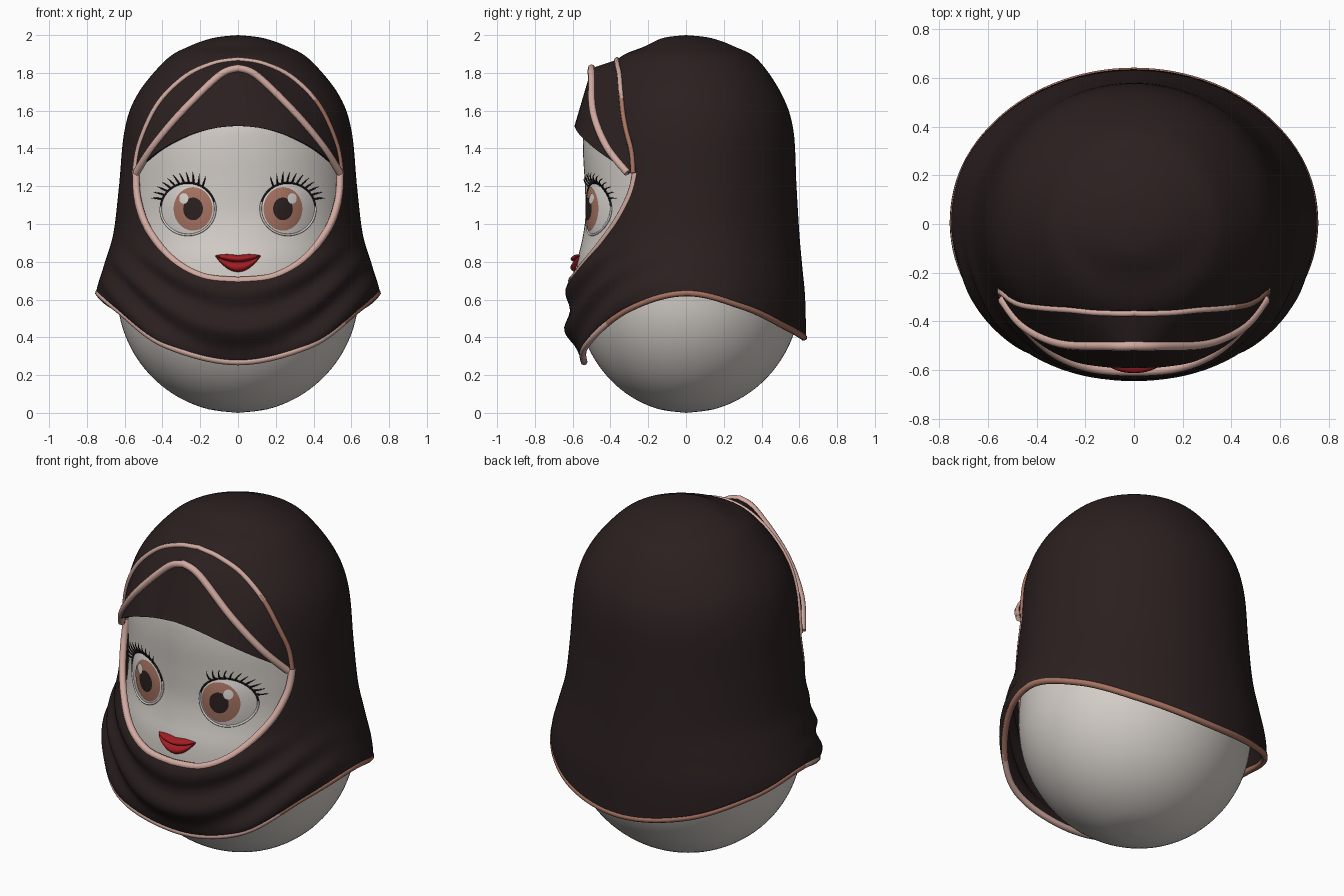
import bpy, bmesh, math
from mathutils import Vector

cube = bpy.data.objects.get("Cube")
if cube:
    bpy.data.objects.remove(cube, do_unlink=True)

def material(name, rgb):
    m = bpy.data.materials.new(name)
    m.use_nodes = True
    m.diffuse_color = (*rgb, 1)
    bsdf = next(n for n in m.node_tree.nodes if n.type == 'BSDF_PRINCIPLED')
    bsdf.inputs["Base Color"].default_value = (*rgb, 1)
    return m

CLOTH = material("dark cloth", (0.024, 0.014, 0.014))
SKIN = material("pale porcelain", (0.66, 0.62, 0.58))
PINK = material("pink trim", (0.64, 0.40, 0.35))
BROWN = material("warm brown", (0.38, 0.17, 0.12))
EYE = material("eye white", (0.68, 0.65, 0.62))
BLACK = material("lash black", (0.012, 0.01, 0.01))
RED = material("lip red", (0.36, 0.012, 0.016))

def spline(pts, u):
    """Smooth curve through pts, one unit of u per point."""
    n = len(pts) - 1
    i = min(max(int(u), 0), n - 1)
    t = u - i
    a, b, c, d = [Vector(pts[min(max(k, 0), n)]) for k in range(i - 1, i + 3)]
    return 0.5 * (2 * b + (c - a) * t + (2 * a - 5 * b + 4 * c - d) * t * t + (3 * b - a - 3 * c + d) * t ** 3)

def smooth_path(pts, count=28):
    return [spline(pts, (len(pts) - 1) * k / count) for k in range(count + 1)]

def mirrored(half):
    """Full path from one that starts on the middle plane."""
    return [Vector((-p[0], *p[1:])) for p in reversed(half)] + list(half[1:])

def finish(me, name, mats):
    for m in mats:
        me.materials.append(m)
    me.shade_smooth()
    me.set_sharp_from_angle(angle=math.radians(50))
    ob = bpy.data.objects.new(name, me)
    bpy.context.collection.objects.link(ob)
    return ob

def grid(name, rows, mat, closed=False):
    """Skin a list of equally long point rows."""
    bm = bmesh.new()
    vs = [[bm.verts.new(p) for p in r] for r in rows]
    n = len(rows[0])
    for a, b in zip(vs, vs[1:]):
        for j in range(n if closed else n - 1):
            k = (j + 1) % n
            bm.faces.new((a[j], b[j], b[k], a[k]))
    bmesh.ops.remove_doubles(bm, verts=bm.verts, dist=1e-5)
    bmesh.ops.recalc_face_normals(bm, faces=bm.faces)
    me = bpy.data.meshes.new(name)
    bm.to_mesh(me)
    bm.free()
    return finish(me, name, [mat])

def evaluated_mesh(ob):
    return bpy.data.meshes.new_from_object(ob.evaluated_get(bpy.context.evaluated_depsgraph_get()))

def tube(name, pts, radius, mats, closed=False, radii=None, rule=None):
    cu = bpy.data.curves.new(name, 'CURVE')
    cu.dimensions = '3D'
    cu.bevel_depth = radius
    cu.bevel_resolution = 2
    cu.use_fill_caps = True
    sp = cu.splines.new('POLY')
    sp.points.add(len(pts) - 1)
    for i, p in enumerate(pts):
        sp.points[i].co = (*p, 1)
        sp.points[i].radius = radii[i] if radii else 1
    sp.use_cyclic_u = closed
    path = bpy.data.objects.new(name + "_path", cu)
    bpy.context.collection.objects.link(path)
    me = evaluated_mesh(path)
    bpy.data.objects.remove(path, do_unlink=True)
    me.materials.clear()
    finish(me, name, mats)
    if rule:
        for f in me.polygons:
            f.material_index = rule(f.center)

# Profile rows: height, half width, back depth, front depth
HOOD = [(2, 0, 0, 0), (1.985, .13, .13, .12), (1.94, .26, .255, .22), (1.87, .38, .38, .365),
        (1.69, .53, .505, .495), (1.5, .6, .568, .56), (1.2, .63, .585, .59), (.95, .66, .6, .6),
        (.78, .71, .615, .62), (.62, .755, .63, .625), (.44, .76, .635, .63),
        (.34, .765, .635, .595), (.25, .765, .635, .525)]
BODY = [(1.88, 0, 0, 0), (1.84, .17, .17, .18), (1.7, .42, .42, .45), (1.55, .54, .52, .53),
        (1.4, .592, .55, .545), (1.2, .605, .555, .535), (1.05, .608, .56, .532), (.93, .615, .57, .547),
        (.8, .63, .585, .575)]
for k in range(0, 91, 15):
    r = .64 * math.cos(math.radians(k))
    BODY.append((.64 - .64 * math.sin(math.radians(k)), r, r * .95, r * .91))

def param_at(prof, z):
    lo, hi = 0, len(prof) - 1
    for _ in range(25):
        mid = (lo + hi) / 2
        lo, hi = (mid, hi) if spline(prof, mid)[0] > z else (lo, mid)
    return lo

def fold(x, y, z):
    """Scarf drapes below the chin."""
    w = min(max(-y / .5, 0), 1) * min(max((.95 - z) / .25, 0), 1)
    return 1 + .024 * w * math.cos(2 * math.pi * (z - .9 * x * x - .44) / .2)

def ring_point(prof, u, phi, folds):
    z, a, b, f = spline(prof, u)
    x, y = a * math.sin(phi), -math.cos(phi) * (f if math.cos(phi) > 0 else b)
    s = fold(x, y, z) if folds else 1
    return Vector((x * s, y * s, z))

def front_y(prof, x, z, folds=False):
    _, a, _, f = spline(prof, param_at(prof, z))
    y = -f * math.sqrt(max(0, 1 - (x / a) ** 2))
    return y * fold(x, y, z) if folds else y

# Egg-shaped body with the face
angles = [2 * math.pi * k / 112 for k in range(112)]
grid("body", [[ring_point(BODY, (len(BODY) - 1) * i / 80, p, False) for p in angles]
              for i in range(81)], SKIN, closed=True)

# Hood shell with a wavy hem
HEM = list(enumerate((.36, .27, .36, .55, .635, .56, .45, .4, .45)))
hem_u = [param_at(HOOD, spline(HEM, 1 + 6 * min(p, 2 * math.pi - p) / math.pi)[1]) for p in angles]
hood = grid("hood", [[ring_point(HOOD, u * i / 72, p, True) for p, u in zip(angles, hem_u)]
                     for i in range(73)], CLOTH, closed=True)
solid = hood.modifiers.new("thickness", 'SOLIDIFY')
solid.thickness = .015
solid.offset = -1

# Face opening
upper = smooth_path([(0, 1.87), (.13, 1.85), (.28, 1.78), (.425, 1.635), (.52, 1.43), (.548, 1.27)])
lower = smooth_path([(.548, 1.27), (.538, 1.13), (.48, .97), (.35, .81), (.185, .72), (0, .7)])
outline = mirrored(upper + lower[1:])[:-1]
cutter = grid("opening_cutter", [[(x * s, y, 1.25 + (z - 1.25) * s) for x, z in outline]
                                 for s, y in ((0, -1), (1, -1), (1, -.15), (0, -.15))], CLOTH, closed=True)
cutter.hide_render = True
cut = hood.modifiers.new("opening", 'BOOLEAN')
cut.operation = 'DIFFERENCE'
cut.solver = 'EXACT'
cut.object = cutter
cut_hood = evaluated_mesh(hood)
hood.modifiers.clear()
hood.data = cut_hood
bpy.data.objects.remove(cutter, do_unlink=True)

# Trims on the opening and hem
def on_hood(p, sink):
    return Vector((p[0] * (1 - sink), front_y(HOOD, p[0], p[1], True) + sink, p[1]))

arch = [on_hood(p, 0) for p in upper]
tube("hood_arch_trim", mirrored(arch), .014, [PINK, BROWN], rule=lambda c: int(c.x > .4 and c.z < 1.68))
tube("chin_trim", mirrored([on_hood(p, .014) for p in reversed(lower)]), .02, [PINK])
hem = [ring_point(HOOD, u, p, True) for p, u in zip(angles, hem_u)]
tube("hem_trim", [Vector((p.x * .982, p.y * .982, p.z)) for p in hem], .018, [PINK, BROWN], closed=True,
     rule=lambda c: int(c.y > (-.42 if c.x > 0 else -.05)))

# Inner veil and cap under the hood
peak = smooth_path([(0, -.5, 1.825), (.1, -.5, 1.785), (.3, -.49, 1.59), (.45, -.42, 1.41), (.54, -.31, 1.27)])
brow = smooth_path([(0, -.59, 1.52), (.13, -.586, 1.507), (.27, -.556, 1.465), (.42, -.465, 1.385), (.54, -.31, 1.28)])
lining = [p * .96 + Vector((0, .06, .06)) for p in brow]
for name, a, b in (("inner_veil", arch, peak), ("under_cap", peak, brow), ("under_cap_lining", brow, lining)):
    grid(name, [mirrored([p.lerp(q, k / 8) for p, q in zip(a, b)]) for k in range(9)], CLOTH)
tube("inner_veil_trim", mirrored(peak), .02, [PINK])

# Eyes: bulged whites with thin painted plates
EX, EZ, RX, RZ = .265, 1.08, .145, .138

def eye_y(x, z):
    d = ((abs(x) - EX) / RX) ** 2 + ((z - EZ) / RZ) ** 2
    return front_y(BODY, x, z) - .025 * max(0, 1 - d)

def plate(name, cx, cz, rx, rz, lift, mat):
    rows = []
    for i in range(9):
        ring = [(cx + rx * i / 8 * math.cos(math.pi * k / 20), cz + rz * i / 8 * math.sin(math.pi * k / 20))
                for k in range(40)]
        rows.append([(x, eye_y(x, z) - lift, z) for x, z in ring])
    grid(name, rows, mat, closed=True)

def lid_point(s, deg, grow=1.0, forward=.005):
    a = math.radians(deg)
    x, z = s * (EX + RX * grow * math.cos(a)), EZ + RZ * grow * math.sin(a)
    return Vector((x, front_y(BODY, x, z) - forward, z))

for side, s in (("left", 1), ("right", -1)):
    plate(side + "_eye_white", s * EX, EZ, RX, RZ, .003, EYE)
    plate(side + "_iris", s * .238, EZ, .103, .115, .006, BROWN)
    plate(side + "_pupil", s * .238, EZ, .052, .06, .009, CLOTH)
    plate(side + "_eye_glint", s * .287, 1.135, .024, .028, .012, EYE)
    tube(side + "_upper_lid", [lid_point(s, d) for d in range(5, 166, 8)], .005, [BLACK])
    tube(side + "_lower_lid", [lid_point(s, d) for d in range(165, 366, 8)], .006, [SKIN])
    for n in range(11):
        pts = [lid_point(s, 22 + 10 * n - 5 * t, 1 + .42 * t, .005 + .05 * t * (1.3 - t)) for t in (0, .33, .66, 1)]
        tube(f"{side}_lash_{n + 1}", pts, .005, [BLACK], radii=[1, .9, .6, .1])

# Lips
def lip(name, top, bottom, bulge):
    rows = []
    for i in range(13):
        row = []
        for q in [k / 16 - 1 for k in range(33)]:
            x, z = .118 * q, top(q) + (bottom(q) - top(q)) * i / 12
            swell = bulge * math.sqrt(abs(math.sin(math.pi * i / 12)) * (1 - q * q))
            row.append((x, front_y(BODY, x, z) - .004 - swell, z))
        rows.append(row)
    grid(name, rows, RED)

parting = lambda q: .83 - .032 * (1 - q * q)
lip("upper_lip", lambda q: .834 + .006 * math.sin(math.pi * abs(q)), parting, .034)
lip("lower_lip", parting, lambda q: .826 - .08 * (1 - q * q), .03)
